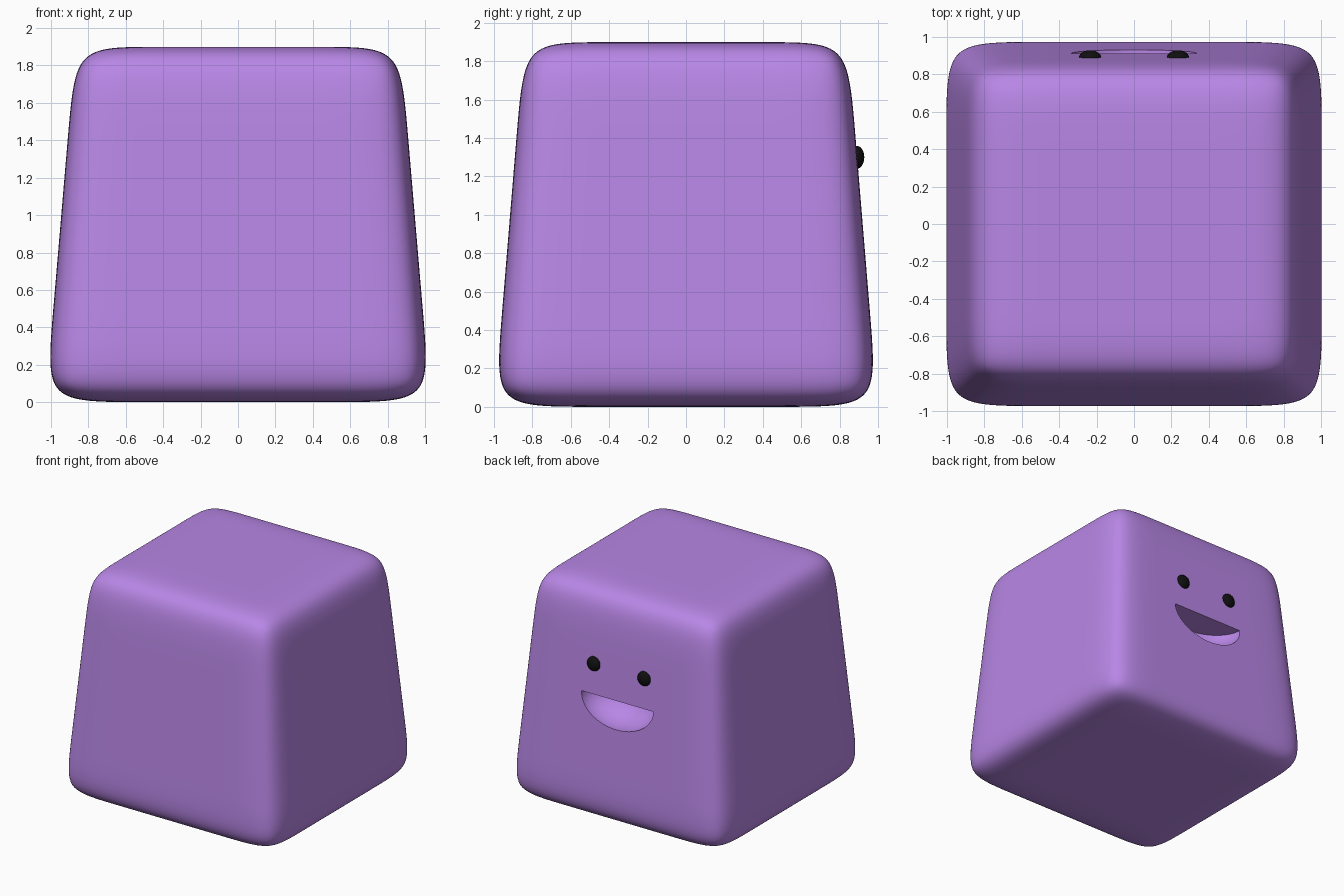
import bpy, bmesh, math
from mathutils import Vector

if "Cube" in bpy.data.objects:
    bpy.data.objects.remove(bpy.data.objects["Cube"])


def material(name, colour):
    m = bpy.data.materials.new(name)
    m.diffuse_color = (*colour, 1)
    m.use_nodes = True
    m.node_tree.nodes["Principled BSDF"].inputs["Base Color"].default_value = m.diffuse_color
    return m


def make_object(name, bm, mat=None):
    bmesh.ops.recalc_face_normals(bm, faces=bm.faces)
    me = bpy.data.meshes.new(name)
    bm.to_mesh(me)
    bm.free()
    ob = bpy.data.objects.new(name, me)
    bpy.context.collection.objects.link(ob)
    if mat:
        me.materials.append(mat)
    return ob


def activate(ob):
    bpy.ops.object.select_all(action='DESELECT')
    ob.select_set(True)
    bpy.context.view_layer.objects.active = ob


def wall(z):
    """Half width of the tapered body at height z."""
    return 1.03 - 0.085 * z


def geometry(bm):
    return bm.verts[:] + bm.edges[:] + bm.faces[:]


purple = material("purple", (0.48, 0.24, 0.79))
black = material("black", (0.005, 0.005, 0.005))
HEIGHT = 1.9
DEPTH = 0.97

# Body: cube cage with support loops, tapered, then subdivided
bm = bmesh.new()
bmesh.ops.create_cube(bm, size=2)
for axis in ((1, 0, 0), (0, 1, 0), (0, 0, 1)):
    for s in (-0.6, 0.6):
        bmesh.ops.bisect_plane(bm, geom=geometry(bm), plane_co=Vector(axis) * s, plane_no=axis)
for v in bm.verts:
    z = (v.co.z + 1) * HEIGHT / 2
    v.co = (v.co.x * wall(z), v.co.y * wall(z) * DEPTH, z)
body = make_object("body", bm, purple)
sub = body.modifiers.new("round", 'SUBSURF')
sub.levels = sub.render_levels = 4

# Mouth: scoop cut by the lower half of an ellipsoid
MOUTH_Z = 1.05
bm = bmesh.new()
bmesh.ops.create_uvsphere(bm, u_segments=48, v_segments=32, radius=1)
cut = bmesh.ops.bisect_plane(bm, geom=geometry(bm), plane_co=(0, 0, 0.02),
                             plane_no=(0, 0, 1), clear_outer=True)
bmesh.ops.holes_fill(bm, edges=[e for e in bm.edges if e.is_boundary], sides=0)
for v in bm.verts:
    v.co = (v.co.x * 0.335, v.co.y * 0.26 + wall(MOUTH_Z) * DEPTH, v.co.z * 0.23 + MOUTH_Z)
cutter = make_object("mouth_cutter", bm, purple)
cutter.hide_render = True
boolean = body.modifiers.new("mouth", 'BOOLEAN')
boolean.operation = 'DIFFERENCE'
boolean.solver = 'EXACT'
boolean.object = cutter

activate(body)
for name in ("round", "mouth"):
    bpy.ops.object.modifier_apply(modifier=name)
bpy.data.objects.remove(cutter)
bpy.ops.object.shade_smooth_by_angle(angle=math.radians(35))

# Eyes: flattened beads on the face side
EYE_Z = 1.3
for side, x in (("left", -0.235), ("right", 0.235)):
    bm = bmesh.new()
    bmesh.ops.create_uvsphere(bm, u_segments=32, v_segments=16, radius=1)
    for v in bm.verts:
        v.co = (v.co.x * 0.06 + x, v.co.y * 0.04 + wall(EYE_Z) * DEPTH - 0.003, v.co.z * 0.06 + EYE_Z)
    eye = make_object(side + "_eye", bm, black)
    activate(eye)
    bpy.ops.object.shade_smooth()
